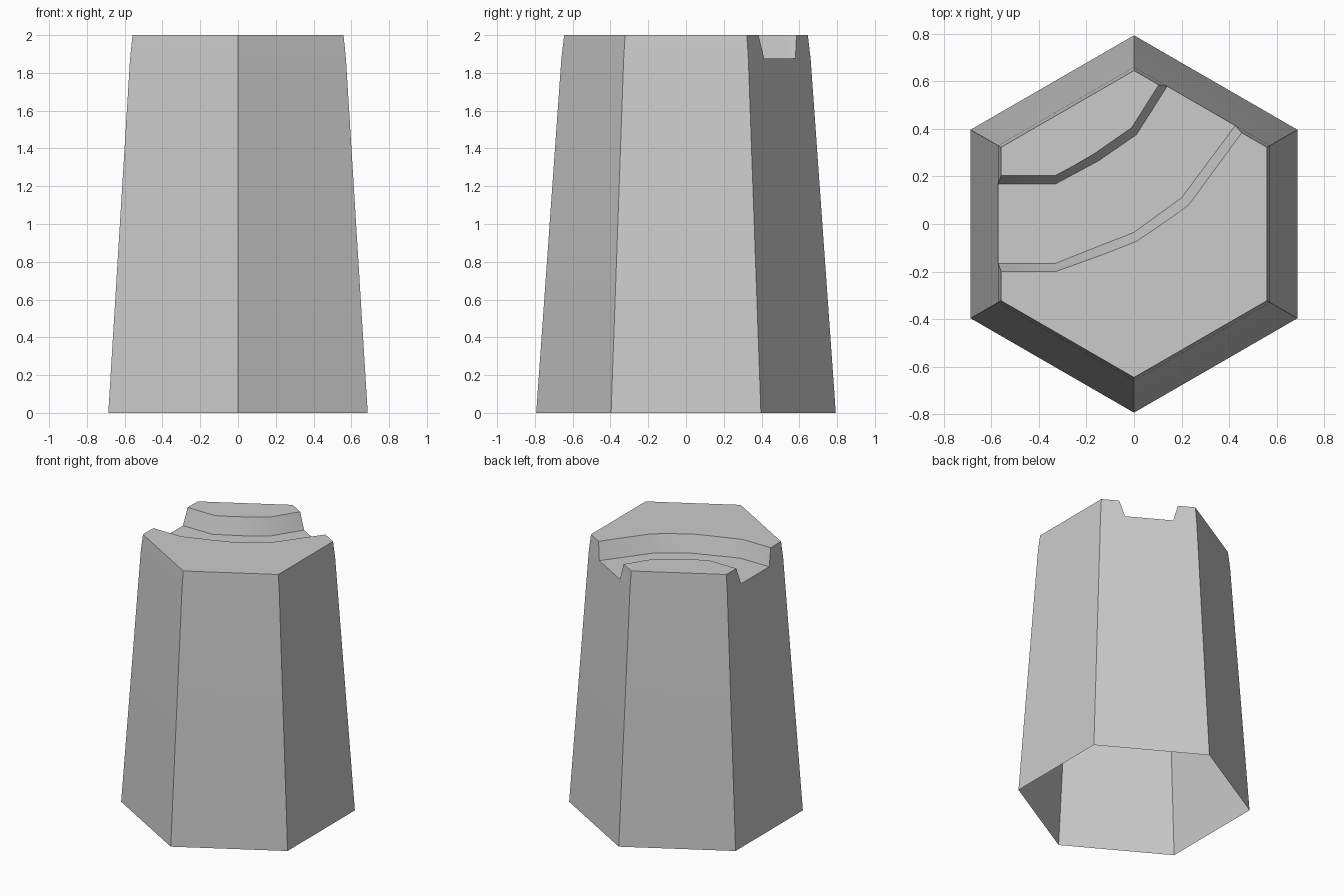
import bpy, bmesh, math
from mathutils import Vector

cube = bpy.data.objects.get("Cube")
if cube:
    bpy.data.objects.remove(cube, do_unlink=True)

FLOOR, TOP, OVER = 1.875, 2.0, 2.1

stone = bpy.data.materials.new("stone_grey")
stone.use_nodes = True
GREY = (0.6, 0.6, 0.6, 1)
stone.diffuse_color = GREY
stone.node_tree.nodes["Principled BSDF"].inputs["Base Color"].default_value = GREY


def loft(name, rings):
    """Closed solid through rings with equal point counts."""
    bm = bmesh.new()
    loops = [[bm.verts.new(p) for p in ring] for ring in rings]
    n = len(loops[0])
    for a, b in zip(loops, loops[1:]):
        for i in range(n):
            j = (i + 1) % n
            bm.faces.new((a[i], a[j], b[j], b[i]))
    bm.faces.new(loops[0])
    bm.faces.new(loops[-1])
    bmesh.ops.recalc_face_normals(bm, faces=bm.faces)
    mesh = bpy.data.meshes.new(name)
    bm.to_mesh(mesh)
    bm.free()
    obj = bpy.data.objects.new(name, mesh)
    bpy.context.collection.objects.link(obj)
    mesh.materials.append(stone)
    return obj


def hexagon(radius, z):
    angles = [math.radians(90 + 60 * i) for i in range(6)]
    return [(radius * math.cos(a), radius * math.sin(a), z) for a in angles]


# Tapered six-sided block, pinched slightly near the top
block = loft("hexagonal_block", [hexagon(0.793, 0), hexagon(0.66, 1.873), hexagon(0.645, TOP)])

# Curved channel: foot and rim lines of both banks
north_foot = [(-.8, .168), (-.33, .168), (-.15, .265), (.01, .375), (.27, .785)]
north_rim = [(-.8, .204), (-.33, .204), (-.165, .297), (-.01, .405), (.235, .788)]
south_foot = [(-.8, -.165), (-.33, -.165), (0, -.035), (.2, .11), (.66, .73)]
south_rim = [(-.8, -.2), (-.33, -.2), (.01, -.073), (.23, .08), (.68, .69)]
foot = [Vector((x, y, FLOOR)) for x, y in south_foot + north_foot[::-1]]
rim = [Vector((x, y, TOP)) for x, y in south_rim + north_rim[::-1]]
grow = (OVER - FLOOR) / (TOP - FLOOR)
upper = [f.lerp(r, grow) for f, r in zip(foot, rim)]
cutter = loft("channel_cutter", [foot, upper])
cutter.hide_render = True

# Cut the channel and keep the result
cut = block.modifiers.new("channel", 'BOOLEAN')
cut.operation = 'DIFFERENCE'
cut.solver = 'EXACT'
cut.object = cutter
bpy.context.view_layer.objects.active = block
bpy.ops.object.modifier_apply(modifier=cut.name)
bpy.data.objects.remove(cutter, do_unlink=True)

# Open the hollow underside
bm = bmesh.new()
bm.from_mesh(block.data)
base = [f for f in bm.faces if f.calc_center_median().z < 0.01]
bmesh.ops.delete(bm, geom=base, context='FACES_ONLY')
bm.to_mesh(block.data)
bm.free()

bpy.ops.object.select_all(action='DESELECT')
block.select_set(True)
bpy.ops.object.shade_smooth_by_angle(angle=math.radians(30))
